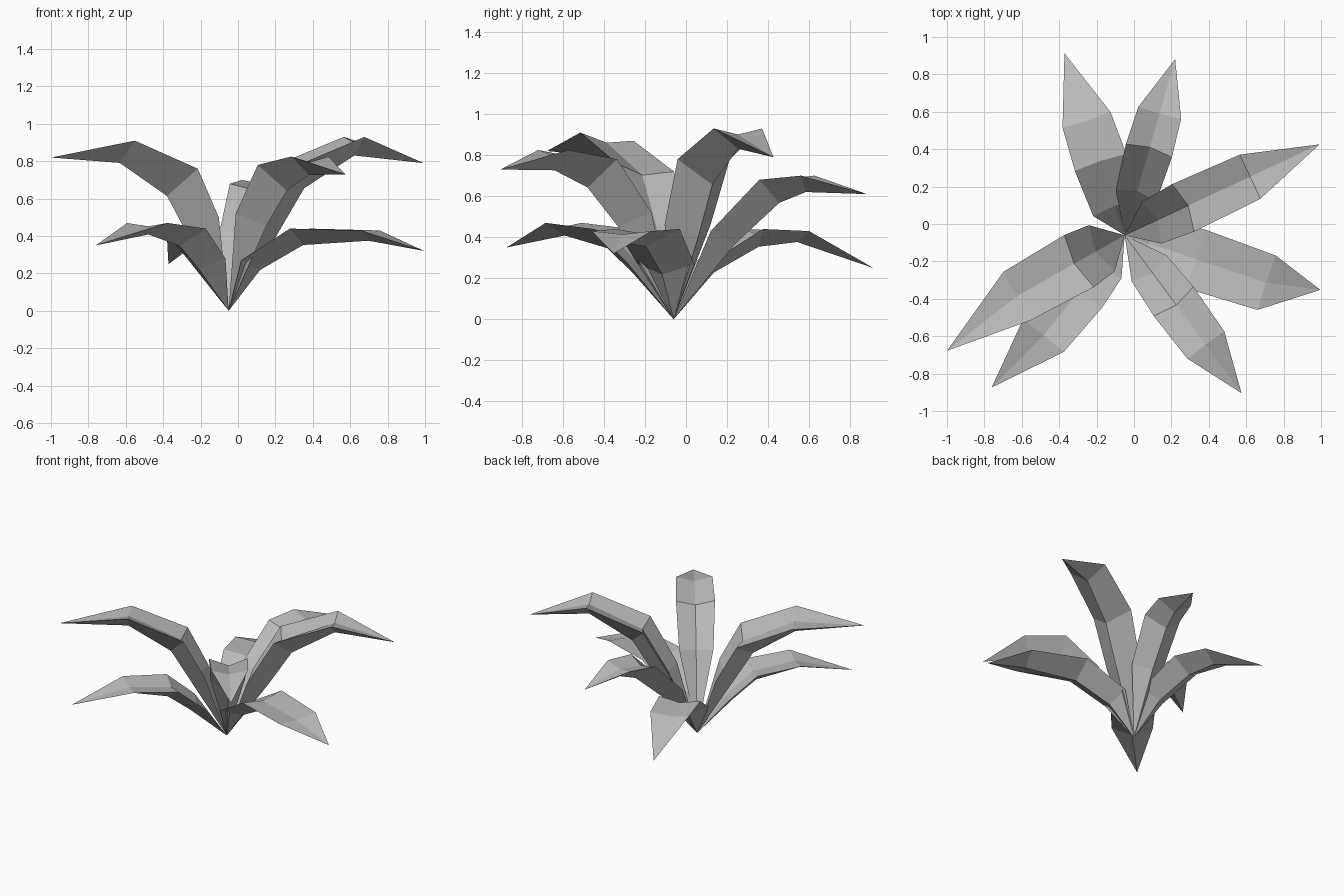
import bpy
import bmesh
from math import radians, hypot
from mathutils import Matrix, Vector

cube = bpy.data.objects.get("Cube")
if cube:
    bpy.data.objects.remove(cube, do_unlink=True)

# One flat grey for the whole plant
grey = bpy.data.materials.new("leaf grey")
grey.use_nodes = True
colour = (0.5, 0.5, 0.5, 1)
grey.diffuse_color = colour
grey.node_tree.nodes["Principled BSDF"].inputs["Base Color"].default_value = colour

ROOT = Vector((-0.05, -0.06, 0))
WIDTHS = (0.88, 1, 0.93)     # relative width at each rib
DEPTHS = (0.85, 1, 0.62)     # relative keel depth at each rib
GROOVE = 0.3                 # depth of the upper groove against the keel


def make_leaf(name, azimuth, half_width, keel, arc, sway=0, roll=0):
    """Arching solid leaf: keel below, shallow groove above; arc lists (distance, height)."""
    bm = bmesh.new()
    base = bm.verts.new((0, 0, 0))
    tip = bm.verts.new((arc[-1][0], sway, arc[-1][1]))
    path = [(0, 0)] + arc
    rings = []
    for i, (width, depth) in enumerate(zip(WIDTHS, DEPTHS), start=1):
        r, z = path[i]
        dr, dz = path[i + 1][0] - path[i - 1][0], path[i + 1][1] - path[i - 1][1]
        # keel and groove drop at right angles to the arc
        d = keel * depth / hypot(dr, dz)
        g = d * GROOVE
        w = half_width * width
        rings.append([bm.verts.new(co) for co in (
            (r, -w, z - roll), (r + dz * g, 0, z - dr * g),
            (r, w, z + roll), (r + dz * d, 0, z - dr * d))])
    for j in range(4):
        k = (j + 1) % 4
        bm.faces.new((base, rings[0][j], rings[0][k]))
        for a, b in zip(rings, rings[1:]):
            bm.faces.new((a[j], b[j], b[k], a[k]))
        bm.faces.new((rings[-1][j], tip, rings[-1][k]))
    bmesh.ops.recalc_face_normals(bm, faces=bm.faces)
    bm.transform(Matrix.Translation(ROOT) @ Matrix.Rotation(radians(azimuth), 4, "Z"))
    mesh = bpy.data.meshes.new(name)
    bm.to_mesh(mesh)
    bm.free()
    mesh.materials.append(grey)
    leaf = bpy.data.objects.new(name, mesh)
    bpy.context.collection.objects.link(leaf)


# Tall leaves
make_leaf("tall_leaf_left", 25, 0.14, 0.16,
          [(0.16, 0.46), (0.345, 0.78), (0.74, 0.93), (1.15, 0.79)])
make_leaf("tall_leaf_front", -53.5, 0.132, 0.16,
          [(0.22, 0.52), (0.44, 0.78), (0.73, 0.825), (1.05, 0.73)])
make_leaf("tall_leaf_right", 209.5, 0.16, 0.16,
          [(0.14, 0.48), (0.28, 0.74), (0.66, 0.89), (1.13, 0.82)], sway=0.07, roll=0.02)
make_leaf("tall_leaf_back", 74, 0.128, 0.13,
          [(0.22, 0.43), (0.47, 0.68), (0.68, 0.7), (0.98, 0.61)])

# Low leaves
make_leaf("low_leaf_left", -18.5, 0.165, 0.09,
          [(0.12, 0.27), (0.4, 0.44), (0.8, 0.43), (1.085, 0.32)], sway=0.055)
make_leaf("low_leaf_back", 108.3, 0.145, 0.09,
          [(0.15, 0.28), (0.41, 0.44), (0.65, 0.43), (1.025, 0.25)])
make_leaf("low_leaf_right", 231, 0.15, 0.1,
          [(0.19, 0.28), (0.38, 0.44), (0.69, 0.47), (1.08, 0.35)], sway=-0.04)
